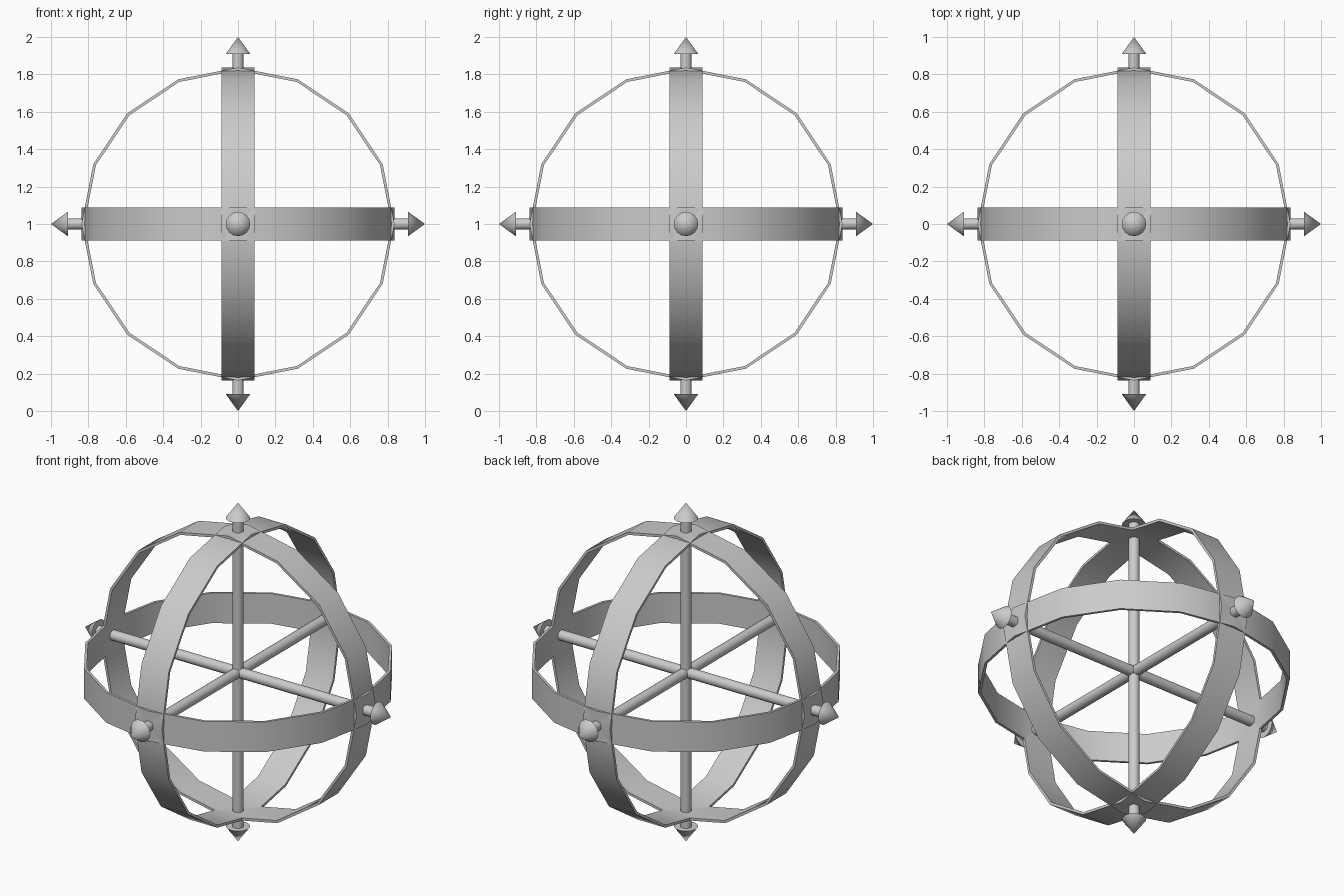
import bpy, bmesh, math
from mathutils import Matrix, Vector

if "Cube" in bpy.data.objects:
    bpy.data.objects.remove(bpy.data.objects["Cube"])

CENTRE = Vector((0, 0, 1))


def finish(name, bm, direction):
    # turn local z to the given direction, move to the sphere centre
    rot = Vector((0, 0, 1)).rotation_difference(Vector(direction)).to_matrix().to_4x4()
    bm.transform(Matrix.Translation(CENTRE) @ rot)
    bmesh.ops.recalc_face_normals(bm, faces=bm.faces)
    for f in bm.faces:
        f.smooth = True
    me = bpy.data.meshes.new(name)
    bm.to_mesh(me)
    bm.free()
    me.set_sharp_from_angle(angle=math.radians(30))
    bpy.context.collection.objects.link(bpy.data.objects.new(name, me))


def ring(name, direction, outer=0.837, inner=0.822, half=0.089, n=16):
    bm = bmesh.new()
    loops = []
    for i in range(n):
        a = 2 * math.pi * i / n
        loops.append([bm.verts.new((r * math.cos(a), r * math.sin(a), z))
                      for r, z in ((outer, -half), (outer, half), (inner, half), (inner, -half))])
    for i in range(n):
        p, q = loops[i], loops[(i + 1) % n]
        for k in range(4):
            m = (k + 1) % 4
            bm.faces.new((p[k], q[k], q[m], p[m]))
    finish(name, bm, direction)


def cone(name, direction, r1, r2, z0, z1, n=16):
    bm = bmesh.new()
    bmesh.ops.create_cone(bm, cap_ends=True, segments=n, radius1=r1, radius2=r2,
                          depth=z1 - z0, matrix=Matrix.Translation((0, 0, (z0 + z1) / 2)))
    finish(name, bm, direction)


# three crossing hoops, three axis rods, six pointed tips
for axis, d in (("x", (1, 0, 0)), ("y", (0, 1, 0)), ("z", (0, 0, 1))):
    ring("hoop_" + axis, d)
    cone("rod_" + axis, d, 0.03, 0.03, -0.92, 0.92)
    cone("tip_pos_" + axis, d, 0.065, 0, 0.91, 1.0)
    cone("tip_neg_" + axis, [-c for c in d], 0.065, 0, 0.91, 1.0)
